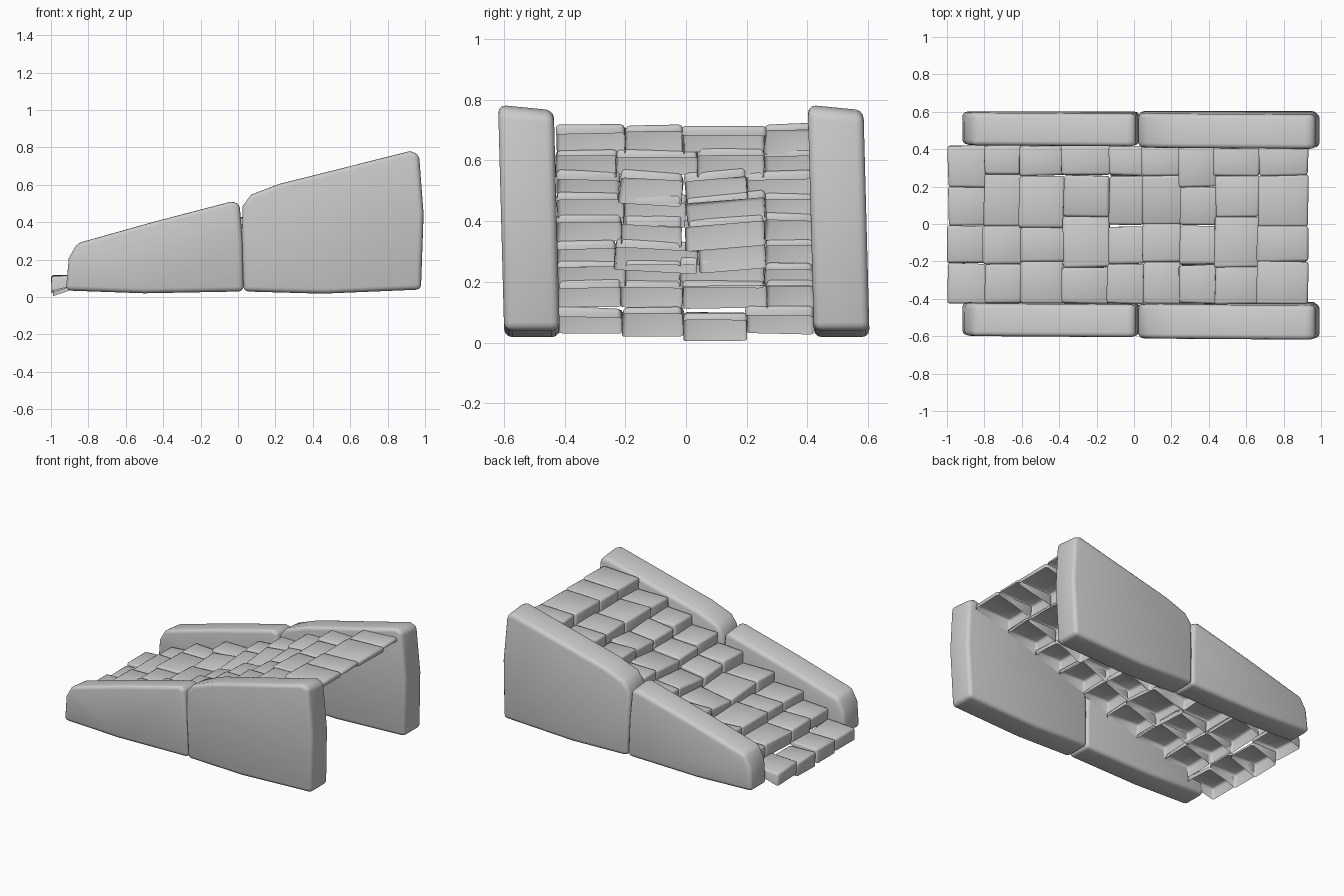
import bpy, bmesh, math, random
from mathutils import Vector, Matrix

if "Cube" in bpy.data.objects:
    bpy.data.objects.remove(bpy.data.objects["Cube"])

random.seed(7)


def finish(bm, name, angle=40):
    mesh = bpy.data.meshes.new(name)
    bm.to_mesh(mesh)
    bm.free()
    ob = bpy.data.objects.new(name, mesh)
    bpy.context.collection.objects.link(ob)
    bpy.ops.object.select_all(action='DESELECT')
    ob.select_set(True)
    bpy.context.view_layer.objects.active = ob
    bpy.ops.object.shade_smooth_by_angle(angle=math.radians(angle))
    return ob


def wall_block(name, profile, y0, y1):
    """Extrude a side profile through y, lean and slope it, round the edges."""
    bm = bmesh.new()
    face = bm.faces.new([bm.verts.new((x, y0, z)) for x, z in profile])
    ext = bmesh.ops.extrude_face_region(bm, geom=[face])
    moved = [v for v in ext['geom'] if isinstance(v, bmesh.types.BMVert)]
    for v in moved:
        v.co.y = y1
        if v.co.z > 0.2:
            v.co.z -= 0.018
    for v in bm.verts:
        v.co.y -= 0.02 * v.co.z / 0.75
    bmesh.ops.recalc_face_normals(bm, faces=bm.faces)
    rims = [e for e in bm.edges
            if abs(e.verts[0].co.y - e.verts[1].co.y) < 0.06
            or e.calc_face_angle(0) > 0.7]
    bmesh.ops.bevel(bm, geom=rims, offset=0.026, segments=3, profile=0.5,
                    affect='EDGES', clamp_overlap=True)
    return finish(bm, name)


# Side walls: a low and a tall block, repeated on both sides
low = [(-0.92, 0.035), (-0.905, 0.21), (-0.86, 0.29), (-0.45, 0.405),
       (-0.04, 0.512), (0.008, 0.505), (0.025, 0.30), (0.03, 0.03), (-0.5, 0.02)]
tall = [(0.03, 0.03), (0.022, 0.30), (0.025, 0.49), (0.07, 0.55), (0.22, 0.607),
        (0.42, 0.657), (0.92, 0.783), (0.968, 0.765), (0.992, 0.45),
        (0.978, 0.04), (0.45, 0.018)]
for side, dy in (("front", 0.0), ("back", 1.02)):
    wall_block(side + "_low_wall", low, -0.592 + dy, -0.418 + dy)
    wall_block(side + "_tall_wall", tall, -0.598 + dy, -0.415 + dy)


def step_stone(name, x0, x1, y0, y1, top, pitch, roll):
    """Rounded slab with a front riser; underside and back are left open."""
    bm = bmesh.new()
    bmesh.ops.create_cube(bm, size=1)
    L, W, H = x1 - x0, y1 - y0, 0.14
    for v in bm.verts:
        v.co = Vector(((v.co.x + 0.5) * L, v.co.y * W, (v.co.z - 0.5) * H))
        v.co += Vector([random.uniform(-0.006, 0.006) for _ in range(3)])
    bmesh.ops.bevel(bm, geom=bm.edges[:], offset=0.014, segments=2,
                    profile=0.5, affect='EDGES')
    # Cut away the lower back, keeping riser, tread and triangular sides
    a = Vector((0.012, 0, -0.085 + random.uniform(-0.006, 0.006)))
    b = Vector((L, 0, -0.026 + random.uniform(-0.008, 0.008)))
    d = b - a
    bmesh.ops.bisect_plane(bm, geom=bm.verts[:] + bm.edges[:] + bm.faces[:],
                           plane_co=a, plane_no=(d.z, 0, -d.x), clear_outer=True)
    m = (Matrix.Translation((x0, (y0 + y1) / 2, top))
         @ Matrix.Rotation(roll, 4, 'X') @ Matrix.Rotation(-pitch, 4, 'Y'))
    bmesh.ops.transform(bm, matrix=m, verts=bm.verts)
    return finish(bm, name, 50)


# Paving steps: row edges in x, tread heights, seams across y
xs = [-0.995, -0.80, -0.61, -0.385, -0.14, 0.04, 0.24, 0.43, 0.66, 0.93]
tops = [0.115, 0.20, 0.27, 0.342, 0.417, 0.492, 0.565, 0.635, 0.71]
seams = [(-0.21, -0.01, 0.20), (-0.21, -0.01, 0.26), (-0.20, -0.02, 0.26),
         (-0.23, 0.04, 0.26), (-0.21, -0.01, 0.26), (-0.20, 0.00, 0.26),
         (-0.22, -0.01, 0.20), (-0.23, 0.04, 0.26), (-0.20, -0.01, 0.26)]
for i, cuts in enumerate(seams):
    ys = (-0.425,) + cuts + (0.42,)
    for j in range(4):
        loose = j in (1, 2) and 3 <= i <= 6
        pitch = random.uniform(0.06, 0.16) if loose else random.uniform(-0.02, 0.04)
        roll = (0.08 if j == 2 else -0.05) if loose else random.uniform(-0.02, 0.02)
        drop = 0.018 if loose or (i == 0 and j == 2) else 0.0
        end = xs[i + 1] + (0.012 if i < 8 else 0.0)
        step_stone(f"step_{i + 1}_stone_{j + 1}", xs[i] + random.uniform(-0.006, 0.006),
                   end, ys[j], ys[j + 1], tops[i] - drop, pitch, roll)
